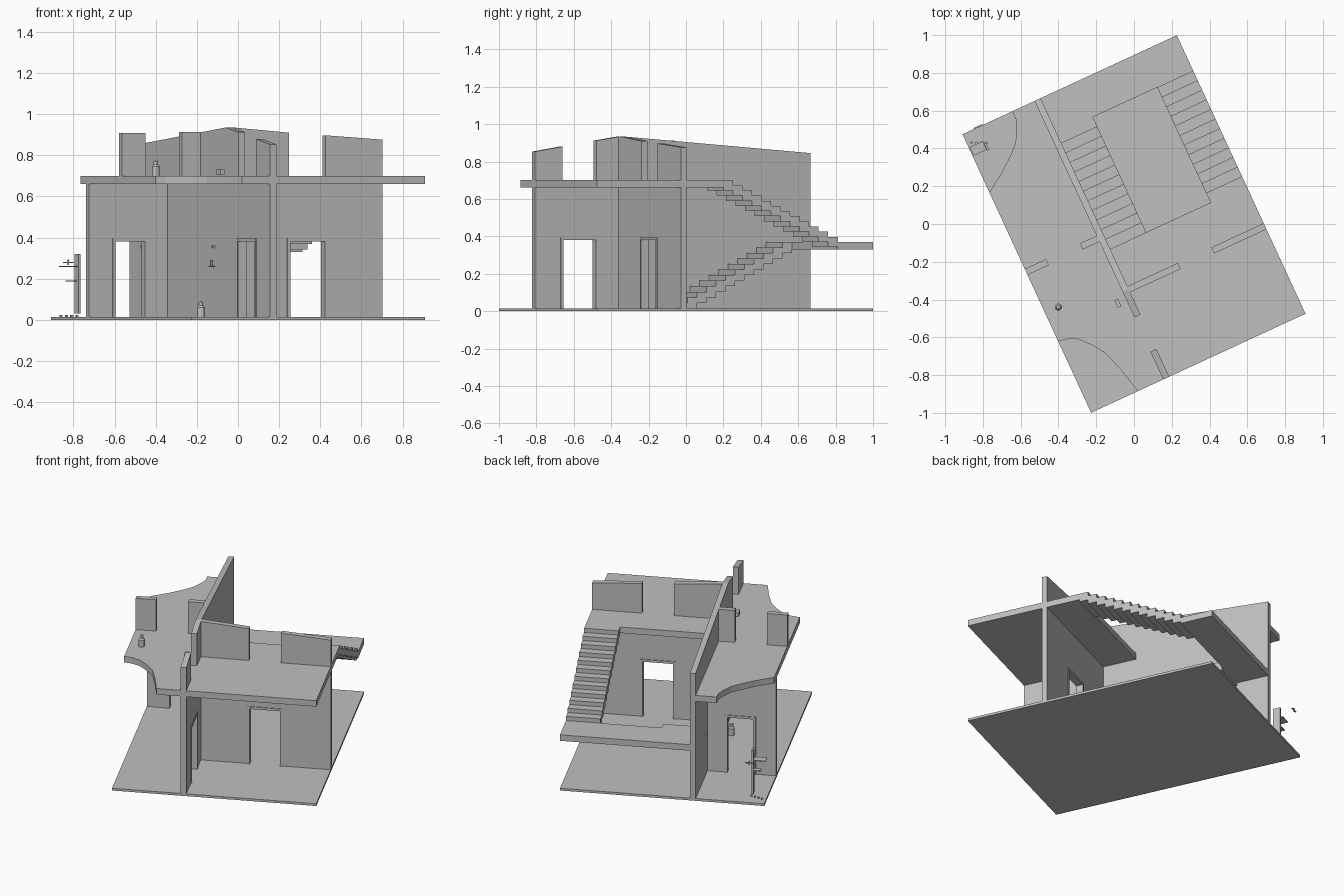
import bpy, bmesh, math
from mathutils import Matrix, Vector

if "Cube" in bpy.data.objects:
    bpy.data.objects.remove(bpy.data.objects["Cube"], do_unlink=True)

plaster = bpy.data.materials.new("plaster_grey")
plaster.use_nodes = True
GREY = (0.527, 0.527, 0.527, 1)
plaster.diffuse_color = GREY
plaster.node_tree.nodes["Principled BSDF"].inputs["Base Color"].default_value = GREY

TURN = Matrix.Rotation(math.radians(24.8), 4, 'Z')   # the house sits turned on its plot
HU, HV = 0.625, 0.812                                # half plot size
GROUND, CEIL, FLOOR = 0.015, 0.66, 0.70
LAND_LO, LAND_HI = 0.33, 0.37
DOOR_TOP = 0.385
THICK = 0.0175                                       # half wall thickness
MAIN, CROSS, BATH, UPPER = -0.1875, -0.302, 0.39, 0.009   # wall centre lines


def finish(name, bm, matrix=TURN):
    bmesh.ops.recalc_face_normals(bm, faces=bm.faces)
    bm.transform(matrix)
    mesh = bpy.data.meshes.new(name)
    bm.to_mesh(mesh)
    bm.free()
    mesh.materials.append(plaster)
    ob = bpy.data.objects.new(name, mesh)
    bpy.context.collection.objects.link(ob)
    return ob


def prism(name, outline, lo, hi, axis):
    """Extrude a 2D outline from lo to hi along axis x, y or z."""
    place = {'x': lambda a, b, t: (t, a, b),
             'y': lambda a, b, t: (a, t, b),
             'z': lambda a, b, t: (a, b, t)}[axis]
    bm = bmesh.new()
    low = [bm.verts.new(place(a, b, lo)) for a, b in outline]
    high = [bm.verts.new(place(a, b, hi)) for a, b in outline]
    bm.faces.new(low)
    bm.faces.new(high)
    n = len(outline)
    for i in range(n):
        j = (i + 1) % n
        bm.faces.new((low[i], low[j], high[j], high[i]))
    return finish(name, bm)


def box(name, u0, u1, v0, v1, z0, z1):
    return prism(name, [(u0, v0), (u1, v0), (u1, v1), (u0, v1)], z0, z1, 'z')


def lower_wall(name, axis, centre, s0, s1, d0, d1):
    """Ground floor wall with a doorway and a slim door frame."""
    prism(name, [(s0, GROUND), (d0, GROUND), (d0, DOOR_TOP), (d1, DOOR_TOP),
                 (d1, GROUND), (s1, GROUND), (s1, CEIL), (s0, CEIL)],
          centre - THICK, centre + THICK, axis)
    w, t = 0.01, THICK + 0.005
    prism(name + "_door_frame",
          [(d0 - w, GROUND), (d0 + w / 2, GROUND), (d0 + w / 2, DOOR_TOP - w / 2),
           (d1 - w / 2, DOOR_TOP - w / 2), (d1 - w / 2, GROUND), (d1 + w, GROUND),
           (d1 + w, DOOR_TOP + w), (d0 - w, DOOR_TOP + w)], centre - t, centre + t, axis)


def upper_wall(name, axis, centre, s0, s1, h0, h1):
    """Cut-away first floor wall with a sloping top."""
    prism(name, [(s0, FLOOR), (s1, FLOOR), (s1, h1), (s0, h0)],
          centre - THICK, centre + THICK, axis)


def stairs(name, u0, u1, v0, v1, z0, z1, steps=12):
    """Flight of overlapping blocks with a stepped underside."""
    run, rise = (v1 - v0) / steps, (z1 - z0) / steps
    outline = [(v0, max(z0 - rise, GROUND))]
    for i in range(steps):
        top = z0 + rise * (i + 1)
        outline += [(v0 + run * i, top), (v0 + run * (i + 1), top)]
    for i in reversed(range(steps)):
        low = max(z0 + rise * (i - 1), GROUND)
        outline += [(v0 + run * (i + 1), low), (v0 + run * i, low)]
    clean = []
    for p in outline:
        if not clean or (Vector(p) - Vector(clean[-1])).length > 1e-5:
            clean.append(p)
    if (Vector(clean[0]) - Vector(clean[-1])).length < 1e-5:
        clean.pop()
    prism(name, clean, u0, u1, 'x')


# Ground plate
box("ground_plate", -HU, HU, -HV, HV, 0, GROUND)

# Upper floor with two curved balcony cut-outs and an open stairwell
STAIR_V0, STAIR_V1 = -0.067, 0.605
front_curve = [(-HU, -0.395), (-0.575, -0.405), (-0.523, -0.43), (-0.47, -0.49),
               (-0.424, -0.558), (-0.388, -0.668), (-0.353, -HV)]
back_curve = [(-0.334, HV), (-0.335, 0.76), (-0.359, 0.705), (-0.392, 0.65),
              (-0.434, 0.61), (-0.522, 0.54), (-HU, 0.474)]
prism("upper_floor", front_curve + [(HU, -HV), (HU, STAIR_V0), (MAIN + THICK, STAIR_V0),
                                    (MAIN + THICK, HV)] + back_curve, CEIL, FLOOR, 'z')

# Ground floor walls
lower_wall("main_wall", 'x', MAIN, -HV, HV, -0.65, -0.45)
lower_wall("cross_wall", 'y', CROSS, MAIN + THICK, HU, 0.125, 0.32)
lower_wall("side_room_wall", 'y', BATH, -HU, MAIN - THICK, -0.49, -0.322)

# First floor walls
upper_wall("upper_main_wall_back", 'x', MAIN, CROSS, HV, 0.935, 0.845)
upper_wall("upper_main_wall_middle", 'x', MAIN, -0.45, CROSS, 0.912, 0.935)
upper_wall("upper_main_wall_front", 'x', MAIN, -HV, -0.65, 0.853, 0.88)
upper_wall("upper_cross_wall_inner", 'y', CROSS, MAIN + THICK, 0.125, 0.935, 0.91)
upper_wall("upper_cross_wall_outer", 'y', CROSS, 0.32, HU, 0.897, 0.876)
upper_wall("upper_side_wall_inner", 'y', UPPER, -0.303, MAIN - THICK, 0.912, 0.912)
upper_wall("upper_side_wall_outer", 'y', UPPER, -HU, -0.5, 0.908, 0.908)

# Landing and the two flights
box("stair_landing", MAIN + THICK, HU, STAIR_V1, HV, LAND_LO, LAND_HI)
stairs("lower_stairs", MAIN + THICK, 0.04, STAIR_V0, STAIR_V1, GROUND, LAND_HI)
stairs("upper_stairs", 0.415, HU, STAIR_V1, STAIR_V0, LAND_HI, FLOOR)


# Small standing figures, turned from a profile
def figure(name, x, y, z):
    profile = [(0.0, 0), (0.019, 0), (0.019, 0.045), (0.011, 0.055),
               (0.011, 0.072), (0.0, 0.074)]
    bm = bmesh.new()
    verts = [bm.verts.new((r, 0, h)) for r, h in profile]
    edges = [bm.edges.new(pair) for pair in zip(verts, verts[1:])]
    bmesh.ops.spin(bm, geom=verts + edges, cent=(0, 0, 0), axis=(0, 0, 1),
                   angle=math.tau, steps=12)
    bmesh.ops.remove_doubles(bm, verts=bm.verts, dist=1e-4)
    finish(name, bm, Matrix.Translation((x, y, z)))


figure("upper_figure", -0.40, -0.44, FLOOR)
figure("lower_figure", -0.18, -0.22, GROUND)


# Small fittings, placed by centre and size
def fitting(name, centre, size):
    bm = bmesh.new()
    bmesh.ops.create_cube(bm, size=1)
    turn = TURN.to_3x3().to_4x4()
    finish(name, bm, Matrix.Translation(centre) @ turn @ Matrix.Diagonal((*size, 1)))


fitting("washstand_panel", (-0.78, 0.41, 0.175), (0.012, 0.045, 0.29))
fitting("washstand_shelf", (-0.825, 0.40, 0.26), (0.075, 0.05, 0.005))
fitting("washstand_lower_shelf", (-0.81, 0.41, 0.19), (0.05, 0.03, 0.005))
fitting("tap_bar", (-0.825, 0.515, 0.28), (0.05, 0.008, 0.005))
fitting("tap_stem", (-0.825, 0.515, 0.28), (0.006, 0.006, 0.025))
for i in range(4):
    fitting("floor_stud", (-0.86 + 0.026 * i, 0.43, 0.019), (0.012, 0.012, 0.008))
fitting("wall_switch", (-0.465, 0.457, 0.355), (0.012, 0.012, 0.018))
fitting("wall_hook", (-0.118, -0.24, 0.355), (0.02, 0.012, 0.012))
fitting("wall_bracket", (-0.118, -0.24, 0.26), (0.045, 0.02, 0.006))
fitting("wall_bracket_stem", (-0.13, -0.24, 0.275), (0.008, 0.012, 0.03))
fitting("upper_bracket", (-0.085, -0.42, 0.72), (0.02, 0.045, 0.025))
